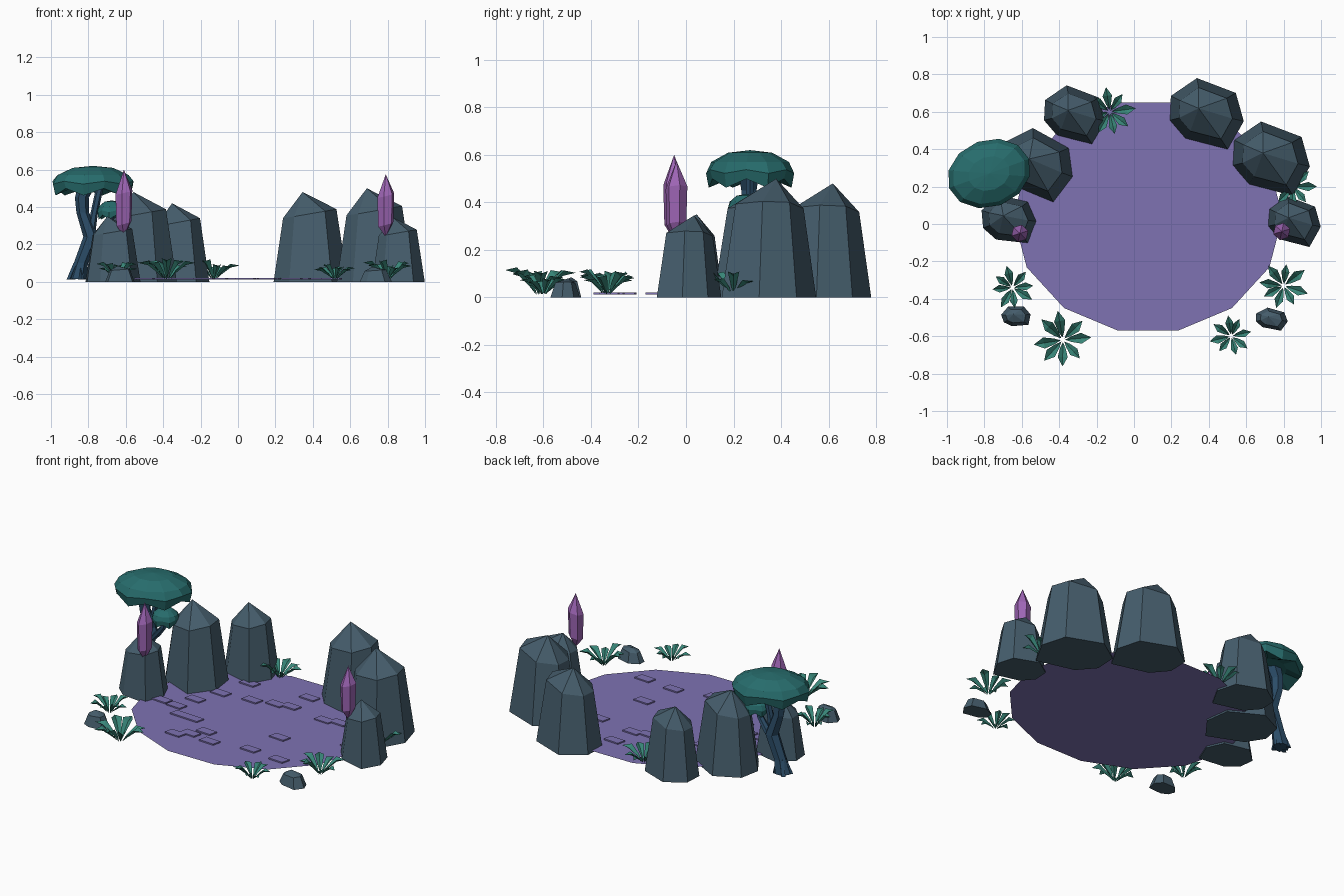
import bpy, random
from math import sin, cos, pi, radians
from mathutils import Vector

if "Cube" in bpy.data.objects:
    bpy.data.objects.remove(bpy.data.objects["Cube"])

random.seed(4)


def material(name, rgb):
    m = bpy.data.materials.new(name)
    m.diffuse_color = (*rgb, 1)
    m.use_nodes = True
    m.node_tree.nodes["Principled BSDF"].inputs["Base Color"].default_value = m.diffuse_color
    return m


STONE = material("slate", (0.06, 0.11, 0.15))
LILAC = material("lilac", (0.21, 0.17, 0.45))
VIOLET = material("violet", (0.34, 0.13, 0.46))
TEAL = material("teal", (0.02, 0.15, 0.15))
LEAF = material("leaf", (0.04, 0.24, 0.19))
BARK = material("bark", (0.025, 0.075, 0.14))


def make(name, verts, faces, mat):
    me = bpy.data.meshes.new(name)
    me.from_pydata([tuple(v) for v in verts], [], faces)
    me.materials.append(mat)
    ob = bpy.data.objects.new(name, me)
    bpy.context.collection.objects.link(ob)
    return ob


def loft(name, rings, mat, tip=None, tail=None):
    """Skin equal-sized rings; each end closes to a point or a flat cap."""
    n = len(rings[0])
    verts = [v for r in rings for v in r]
    faces = []
    for k in range(len(rings) - 1):
        for i in range(n):
            j = (i + 1) % n
            faces.append((k*n + i, k*n + j, (k+1)*n + j, (k+1)*n + i))
    last = (len(rings) - 1) * n
    if tip is None:
        faces.append(tuple(range(last, last + n)))
    else:
        verts.append(tip)
        faces += [(last + i, last + (i + 1) % n, len(verts) - 1) for i in range(n)]
    if tail is None:
        faces.append(tuple(reversed(range(n))))
    else:
        verts.append(tail)
        faces += [((i + 1) % n, i, len(verts) - 1) for i in range(n)]
    return make(name, verts, faces, mat)


# Seven-sided rocks sharing one irregular outline (angle, radius)
OUTLINE = [(-171, 1.0), (-131, .86), (-58, 1.12), (-10, 1.04), (36, 1.0), (104, 1.02), (152, 1.08)]


def rock(name, x, y, r, h, shoulder=.72, squash=1.0, turn=0):
    def ring(s, dx, dy, z, wob):
        return [(x + dx + r*s*q*cos(radians(a + turn)),
                 y + dy + r*s*q*squash*sin(radians(a + turn)),
                 z + wob*h*cos(radians(a + turn))) for a, q in OUTLINE]
    loft(name, [ring(1, 0, 0, 0, 0), ring(shoulder, -.02*r, .02*r, .76*h, .05)],
         STONE, tip=(x - .2*r, y + .17*r, h))


rock("rock_back_right", .385, .585, .197, .48)
rock("rock_right", .73, .345, .205, .50)
rock("rock_back_left", -.32, .58, .163, .42)
rock("rock_left", -.52, .315, .195, .48, turn=-8)
rock("rock_front_left", -.67, .02, .143, .35, turn=8)
rock("rock_front_right", .855, .01, .14, .345)
rock("pebble_left", -.63, -.495, .075, .085, .68, .85, 20)
rock("pebble_right", .735, -.51, .085, .08, .68, .75)

# Flat fourteen-sided floor
floor = [(.075 + .72*sin((i + .5)*pi/7), .04 - .626*cos((i + .5)*pi/7), .012) for i in range(14)]
make("floor", floor, [tuple(range(14))], LILAC)

# Thin paving tiles, all at the same slight slant
TILES = [(-.35, .08), (-.28, .23), (-.08, .255), (-.22, .43), (.17, .465), (.06, .29),
         (.15, .31), (.41, .27), (.5, .29), (-.39, -.05), (-.5, -.035), (-.3, -.135),
         (-.21, -.14), (-.05, -.24), (-.11, -.31), (-.18, -.36), (.04, -.335),
         (.29, -.29), (.5, -.31), (.335, -.065), (.73, .07)]
for k, (x, y) in enumerate(TILES):
    corners = [(-.057, -.024), (.043, -.03), (.056, .024), (-.045, .031)]
    loft(f"tile_{k}", [[(x + a, y + b, z) for a, b in corners] for z in (.012, .02)], LILAC)


# Double-pointed crystals standing on the front rocks
def crystal(name, x, y, z0, z1):
    h = z1 - z0

    def ring(r, z):
        return [(x + r*cos(i*pi/3 + .3), y + r*sin(i*pi/3 + .3),
                 z + .012*cos(i*pi/3)) for i in range(6)]
    loft(name, [ring(.042, z0 + .2*h), ring(.047, z0 + .66*h)], VIOLET,
         tip=(x, y, z1), tail=(x, y, z0))


crystal("crystal_left", -.61, -.05, .24, .60)
crystal("crystal_right", .79, -.04, .24, .575)


# Rosette plants: eight folded leaves each
def plant(name, x, y, r):
    verts, faces = [], []
    start = random.uniform(0, pi/4)
    for i in range(8):
        a = start + i*pi/4 + random.uniform(-.12, .12)
        s = r*random.uniform(.85, 1.05)
        lift = random.uniform(.6, 1.0)
        d, p = Vector((cos(a), sin(a), 0)), Vector((-sin(a), cos(a), 0))

        def at(u, w, z):
            return Vector((x, y, z*r*lift + .012)) + d*(u*s) + p*(w*s)
        b = len(verts)
        verts += [at(.08, 0, 0), at(.3, .1, .38), at(.3, 0, .27), at(.3, -.1, .38),
                  at(.65, .19, .8), at(.65, 0, .62), at(.65, -.19, .8), at(1, 0, .72)]
        faces += [tuple(b + q for q in f) for f in
                  [(0, 2, 1), (0, 3, 2), (1, 2, 5, 4), (2, 3, 6, 5), (4, 5, 7), (5, 6, 7)]]
    make(name, verts, faces, LEAF)


for k, p in enumerate([(-.65, -.34, .12), (-.38, -.62, .155), (.52, -.6, .115),
                       (.8, -.33, .135), (-.13, .6, .135), (.85, .2, .125)]):
    plant(f"plant_{k}", *p)


# Crooked trunk and branches of the mushroom-shaped tree
def limb(name, path, n=6):
    rings = [[(x + r*cos(i*2*pi/n), y + r*sin(i*2*pi/n), z) for i in range(n)]
             for x, y, z, r in path]
    loft(name, rings, BARK)


limb("trunk", [(-.86, .27, .015, .05), (-.84, .27, .1, .038), (-.785, .27, .24, .042),
               (-.83, .27, .37, .034), (-.835, .265, .45, .037), (-.80, .265, .53, .05)])
limb("branch", [(-.80, .27, .19, .028), (-.74, .26, .25, .024), (-.69, .25, .31, .02), (-.68, .25, .37, .022)])
limb("inner_branch", [(-.79, .27, .24, .025), (-.77, .27, .36, .02), (-.74, .27, .5, .02)])
for k, a in enumerate((.5, 2.2, 3.6, 5.2)):
    limb(f"root_{k}", [(-.86 + .045*cos(a), .27 + .045*sin(a), .012, .016),
                       (-.85 + .015*cos(a), .27 + .015*sin(a), .1, .016)], 4)


# Domed canopy with a ragged rim and hollow underside
def canopy(name, x, y, z, rx, ry, h, tilt=.35):
    n = 12

    def ring(s, dz, jag=0):
        out = []
        for i in range(n):
            a = i*2*pi/n
            u, v = rx*s*cos(a), ry*s*sin(a)
            k = dz + (jag if i % 2 else -jag)
            out.append((x + u*cos(tilt) - v*sin(tilt), y + u*sin(tilt) + v*cos(tilt), z + h*k))
        return out
    loft(name, [ring(.5, .25), ring(.94, .1, .12), ring(1, .42, .05), ring(.88, .68), ring(.5, .93)],
         TEAL, tip=(x, y, z + h), tail=(x, y, z + .3*h))


canopy("canopy", -.775, .27, .465, .228, .18, .155)
canopy("small_canopy", -.675, .25, .335, .08, .075, .1)
